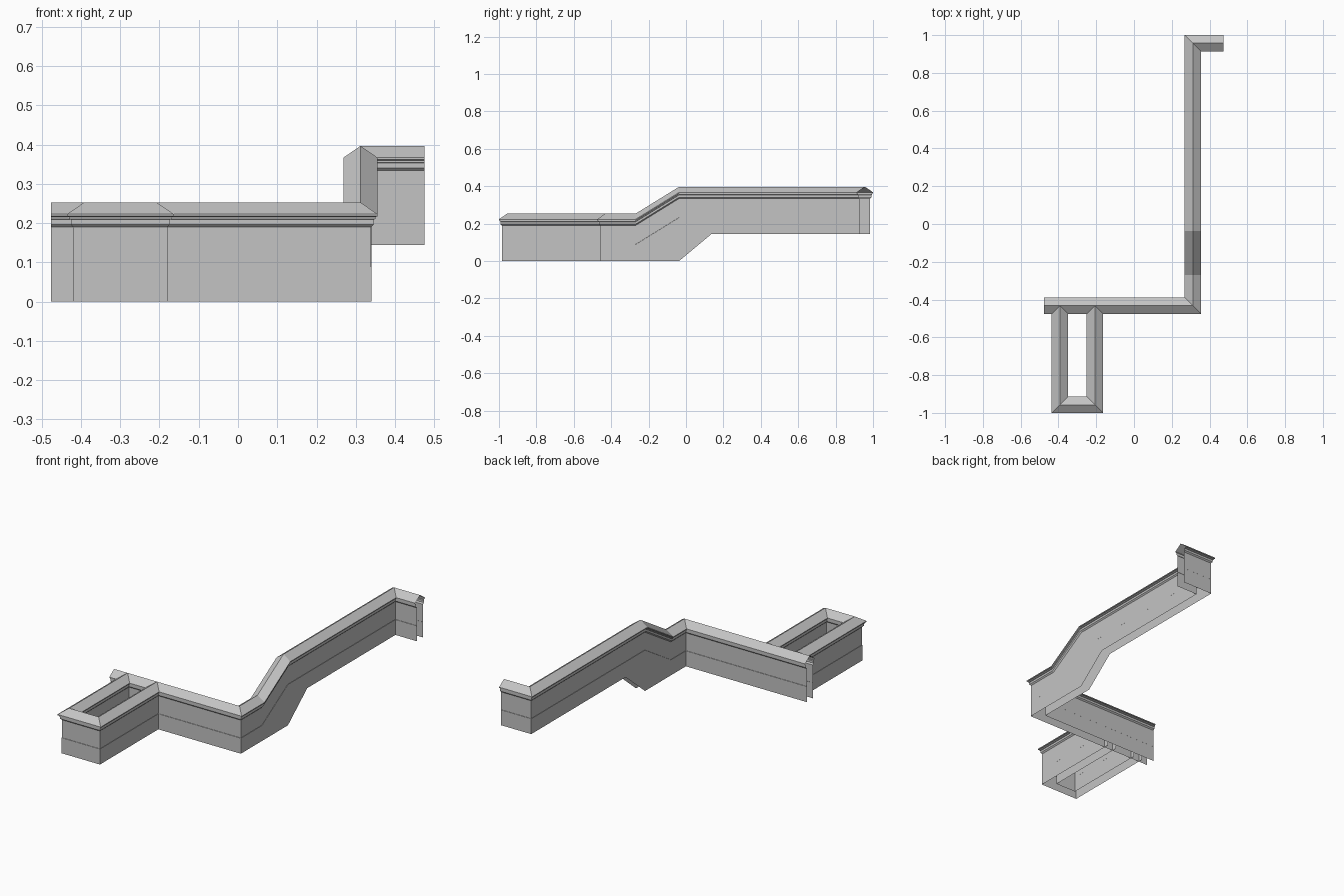
import bpy, bmesh
from mathutils import Vector

cube = bpy.data.objects.get("Cube")
if cube:
    bpy.data.objects.remove(cube, do_unlink=True)

stone = bpy.data.materials.new("grey_stone")
stone.use_nodes = True
grey = (0.55, 0.55, 0.55, 1)
stone.diffuse_color = grey
stone.node_tree.nodes["Principled BSDF"].inputs["Base Color"].default_value = grey

# Half profiles as (sideways offset, drop below the ridge); None means the wall foot
FACE = [(0.028, None), (0.028, 0.165), (0.027, 0.164), (0.027, 0.063)]
COPING = [(0.027, 0.063), (0.034, 0.056), (0.034, 0.044), (0.038, 0.042),
          (0.038, 0.037), (0.0435, 0.035), (0.0435, 0.03), (0, 0)]


def miters(path):
    """Sideways vector at each path point, lengthened at corners."""
    pts = [Vector(p[:2]) for p in path]
    dirs = [(b - a).normalized() for a, b in zip(pts, pts[1:])]
    sides = [Vector((-d.y, d.x)) for d in dirs]
    result = []
    for a, b in zip([sides[0]] + sides, sides + [sides[-1]]):
        m = (a + b).normalized()
        result.append(m / m.dot(a))
    return pts, result


def sweep(name, path, strips):
    """Sweep open profile strips along (x, y, ridge z, foot z) points."""
    bm = bmesh.new()
    pts, sides = miters(path)
    for strip in strips:
        rows = []
        for p, side, (_, _, top, foot) in zip(pts, sides, path):
            row = []
            for off, drop in strip:
                xy = p + side * off
                z = foot if drop is None else top - drop
                row.append(bm.verts.new((xy.x, xy.y, z)))
            rows.append(row)
        for r, s in zip(rows, rows[1:]):
            for i in range(len(strip) - 1):
                bm.faces.new((r[i], r[i + 1], s[i + 1], s[i]))
    mesh = bpy.data.meshes.new(name)
    bm.to_mesh(mesh)
    bm.free()
    mesh.materials.append(stone)
    obj = bpy.data.objects.new(name, mesh)
    bpy.context.collection.objects.link(obj)
    return obj


def mirrored(half):
    return [(-off, drop) for off, drop in reversed(half)]


def build_wall(name, path):
    # Two hollow wall faces, open at the foot and the ends
    sweep(name + "_faces", path, [FACE, mirrored(FACE)])
    # Moulded ridge coping
    sweep(name + "_coping", path, [COPING + mirrored(COPING)[1:]])


LOW, HIGH, RAISED = 0.253, 0.397, 0.145
CROSS_Y, END_Y, LEG_X = -0.432, 0.957, 0.312

# Long wall that climbs to the raised rear run
build_wall("long_wall", [
    (-0.477, CROSS_Y, LOW, 0),
    (LEG_X, CROSS_Y, LOW, 0),
    (LEG_X, -0.27, LOW, 0),
    (LEG_X, -0.037, HIGH, 0),
    (LEG_X, 0.137, HIGH, RAISED),
    (LEG_X, END_Y, HIGH, RAISED),
    (0.475, END_Y, HIGH, RAISED)])

# Narrow bay projecting to the front
BAY_LEFT, BAY_RIGHT = -0.207, -0.392
build_wall("front_bay", [
    (BAY_RIGHT, CROSS_Y, LOW, 0),
    (BAY_RIGHT, -END_Y, LOW, 0),
    (BAY_LEFT, -END_Y, LOW, 0),
    (BAY_LEFT, CROSS_Y, LOW, 0)])
